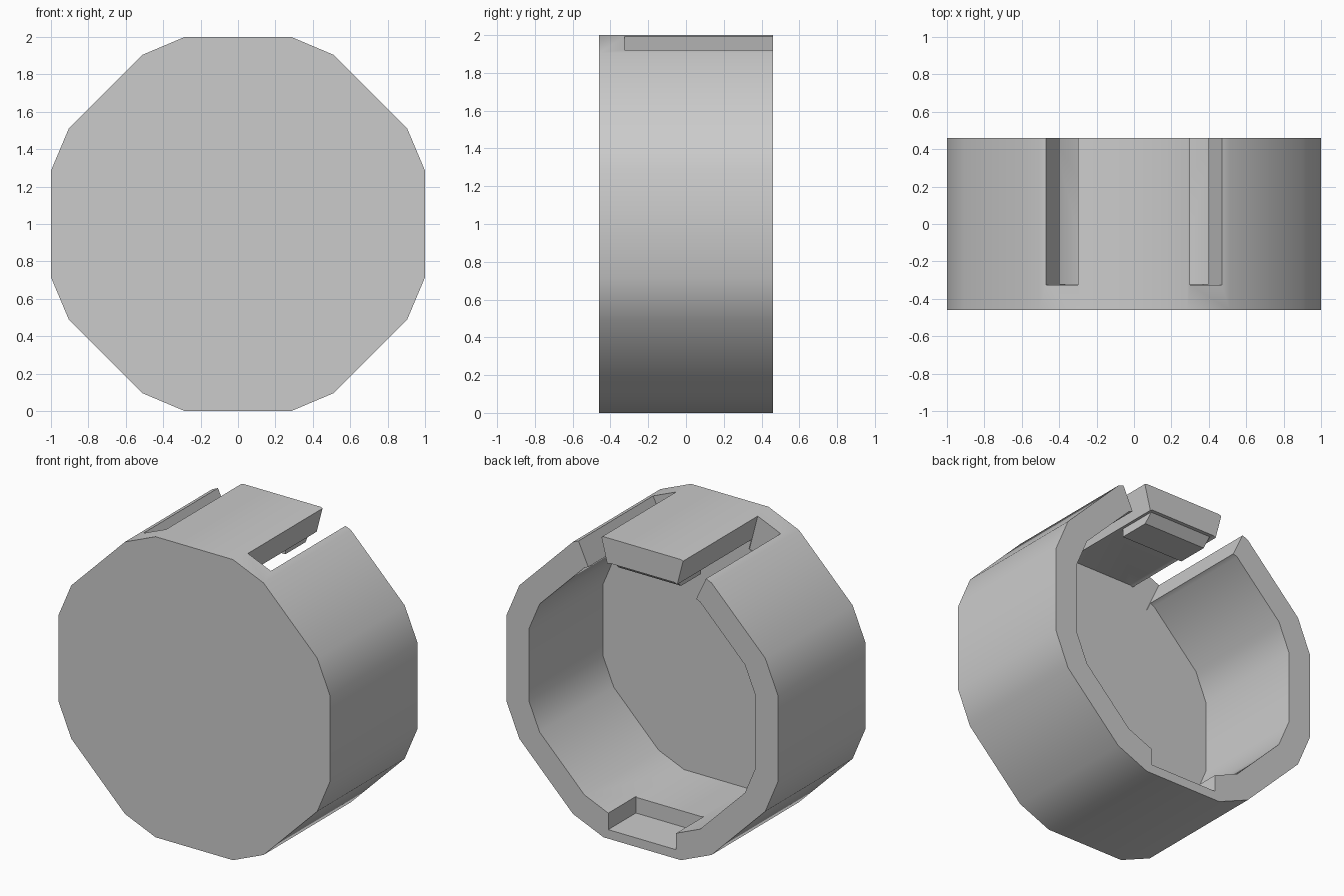
import bpy
import bmesh
from mathutils import Vector

cube = bpy.data.objects.get("Cube")
if cube:
    bpy.data.objects.remove(cube, do_unlink=True)

FRONT, BACK, FLOOR = -0.46, 0.46, -0.32

grey = bpy.data.materials.new("light_grey")
grey.use_nodes = True
grey.diffuse_color = (0.6, 0.6, 0.6, 1)
grey.node_tree.nodes["Principled BSDF"].inputs["Base Color"].default_value = (0.6, 0.6, 0.6, 1)


def prism(name, points, offset):
    """Close a flat outline and extrude it along the offset."""
    bm = bmesh.new()
    face = bm.faces.new([bm.verts.new(p) for p in points])
    result = bmesh.ops.extrude_face_region(bm, geom=[face])
    moved = [v for v in result["geom"] if isinstance(v, bmesh.types.BMVert)]
    bmesh.ops.translate(bm, verts=moved, vec=Vector(offset))
    bmesh.ops.recalc_face_normals(bm, faces=bm.faces)
    mesh = bpy.data.meshes.new(name)
    bm.to_mesh(mesh)
    bm.free()
    mesh.materials.append(grey)
    obj = bpy.data.objects.new(name, mesh)
    bpy.context.collection.objects.link(obj)
    return obj


def along_y(name, outline, y0, y1):
    return prism(name, [(x, y0, z) for x, z in outline], (0, y1 - y0, 0))


def combine(target, tool, operation):
    """Apply a boolean, then discard its tool."""
    tool.hide_render = True
    mod = target.modifiers.new(operation, "BOOLEAN")
    mod.operation = operation
    mod.solver = "EXACT"
    mod.object = tool
    bpy.context.view_layer.objects.active = target
    bpy.ops.object.modifier_apply(modifier=mod.name)
    bpy.data.objects.remove(tool, do_unlink=True)


# Chamfered octagon outline, one quarter turned four times
quarter = [(0.285, 1), (0.51, 0.905), (0.905, 0.51), (1, 0.285)]
ring = []
for turn in range(4):
    ring += quarter
    quarter = [(z, -x) for x, z in quarter]


def outline(scale):
    return [(x * scale, 1 + z * scale) for x, z in ring]


# Cup body, hollow from the back
body = along_y("cup_body", outline(1), FRONT, BACK)
combine(body, along_y("cavity", outline(0.835), FLOOR, BACK + 0.1), "DIFFERENCE")

# Two tapering slots free the spring tab at the top
for side in (1, -1):
    slot = [(side * x, z) for x, z in
            [(0.31, 2.03), (0.24, 1.76), (0.37, 1.71), (0.52, 2.03)]]
    combine(body, along_y("slot", slot, FLOOR - 0.005, BACK + 0.1), "DIFFERENCE")

# Recess in the bottom of the rim
recess = [(-0.25, 0.06), (0.25, 0.06), (0.25, 0.3), (-0.25, 0.3)]
combine(body, along_y("recess", recess, 0.17, BACK + 0.1), "DIFFERENCE")

# Wedge-shaped catch under the spring tab
catch = [(BACK, 1.86), (0.38, 1.78), (0.17, 1.78), (0.17, 1.86)]
combine(body, prism("catch", [(-0.23, y, z) for y, z in catch], (0.46, 0, 0)), "UNION")

# Smooth the rounded wall, keep the corners crisp
bpy.ops.object.select_all(action="DESELECT")
body.select_set(True)
bpy.context.view_layer.objects.active = body
bpy.ops.object.shade_smooth_by_angle()
